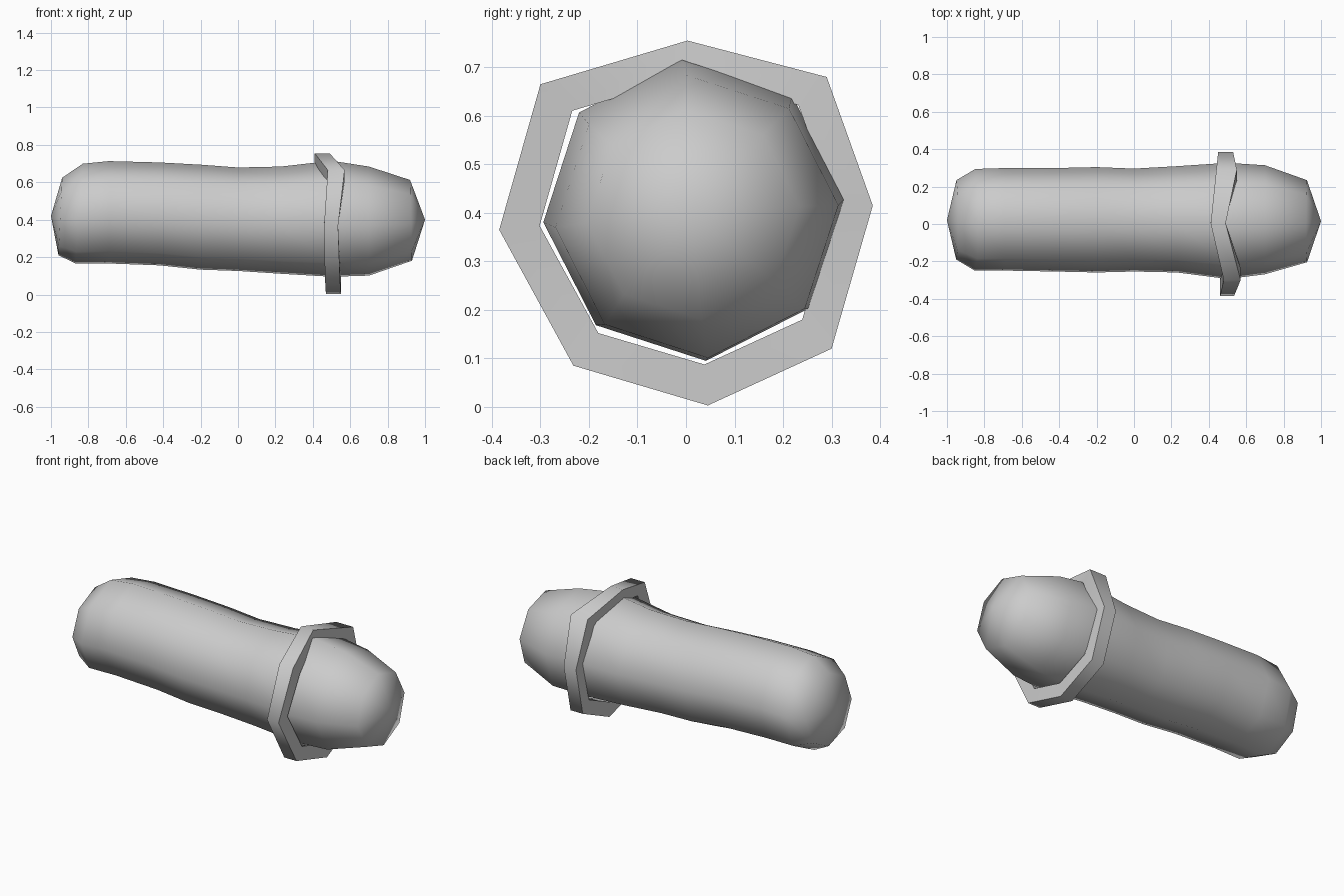
import bpy, bmesh
from math import radians, cos, sin
from mathutils import Vector

if "Cube" in bpy.data.objects:
    bpy.data.objects.remove(bpy.data.objects["Cube"])

SIDES = 8
TWIST = radians(4.5)


def finish(name, bm, angle):
    bmesh.ops.recalc_face_normals(bm, faces=bm.faces)
    mesh = bpy.data.meshes.new(name)
    bm.to_mesh(mesh)
    bm.free()
    obj = bpy.data.objects.new(name, mesh)
    bpy.context.collection.objects.link(obj)
    bpy.ops.object.select_all(action='DESELECT')
    obj.select_set(True)
    bpy.context.view_layer.objects.active = obj
    bpy.ops.object.shade_smooth_by_angle(angle=radians(angle))
    return obj


def bridge(bm, a, b):
    n = len(a)
    for i in range(n):
        j = (i + 1) % n
        bm.faces.new((a[i], a[j], b[j], b[i]))


# Body: eight-sided lofted sections (x, y min, y max, z min, z max, x lean)
sections = [
    (-0.95, -0.19, 0.235, 0.21, 0.625, 0.01),
    (-0.85, -0.25, 0.295, 0.165, 0.70, 0.02),
    (-0.69, -0.25, 0.30, 0.165, 0.714, 0),
    (-0.42, -0.255, 0.30, 0.155, 0.707, 0),
    (-0.20, -0.26, 0.305, 0.132, 0.695, 0),
    (0.0, -0.255, 0.297, 0.125, 0.68, 0),
    (0.23, -0.26, 0.31, 0.11, 0.685, 0),
    (0.50, -0.295, 0.328, 0.094, 0.716, 0),
    (0.70, -0.27, 0.315, 0.10, 0.685, 0),
    (0.925, -0.205, 0.235, 0.18, 0.613, -0.005),
]
bm = bmesh.new()
loops = []
for x, y0, y1, z0, z1, lean in sections:
    loop = []
    for i in range(SIDES):
        a = TWIST + radians(45) * i
        loop.append(bm.verts.new((x + lean * sin(a),
                                  (y0 + y1) / 2 + (y1 - y0) / 2 * cos(a),
                                  (z0 + z1) / 2 + (z1 - z0) / 2 * sin(a))))
    loops.append(loop)
for a, b in zip(loops, loops[1:]):
    bridge(bm, a, b)
# Pointed ends
for loop, tip in ((loops[0], (-1.0, 0.02, 0.42)), (loops[-1], (1.0, 0.015, 0.40))):
    v = bm.verts.new(tip)
    for i in range(SIDES):
        bm.faces.new((loop[i], loop[(i + 1) % SIDES], v))
finish("body", bm, 60)

# Collar: uneven eight-sided band (back x, front x, y, z of outer corner)
corners = [
    (0.45, 0.53, 0.385, 0.415),
    (0.44, 0.55, 0.29, 0.68),
    (0.41, 0.49, 0.003, 0.755),
    (0.48, 0.57, -0.30, 0.665),
    (0.46, 0.535, -0.385, 0.365),
    (0.465, 0.545, -0.232, 0.085),
    (0.47, 0.55, 0.045, 0.003),
    (0.465, 0.545, 0.30, 0.12),
]
centre = Vector((0.012, 0.405))
bm = bmesh.new()
rings = [[], [], [], []]
for xb, xf, y, z in corners:
    inner = centre + (Vector((y, z)) - centre) * 0.79
    rings[0].append(bm.verts.new((xb, y, z)))
    rings[1].append(bm.verts.new((xf, y, z)))
    rings[2].append(bm.verts.new((xf, *inner)))
    rings[3].append(bm.verts.new((xb, *inner)))
for k in range(4):
    bridge(bm, rings[k], rings[(k + 1) % 4])
finish("collar", bm, 60)
